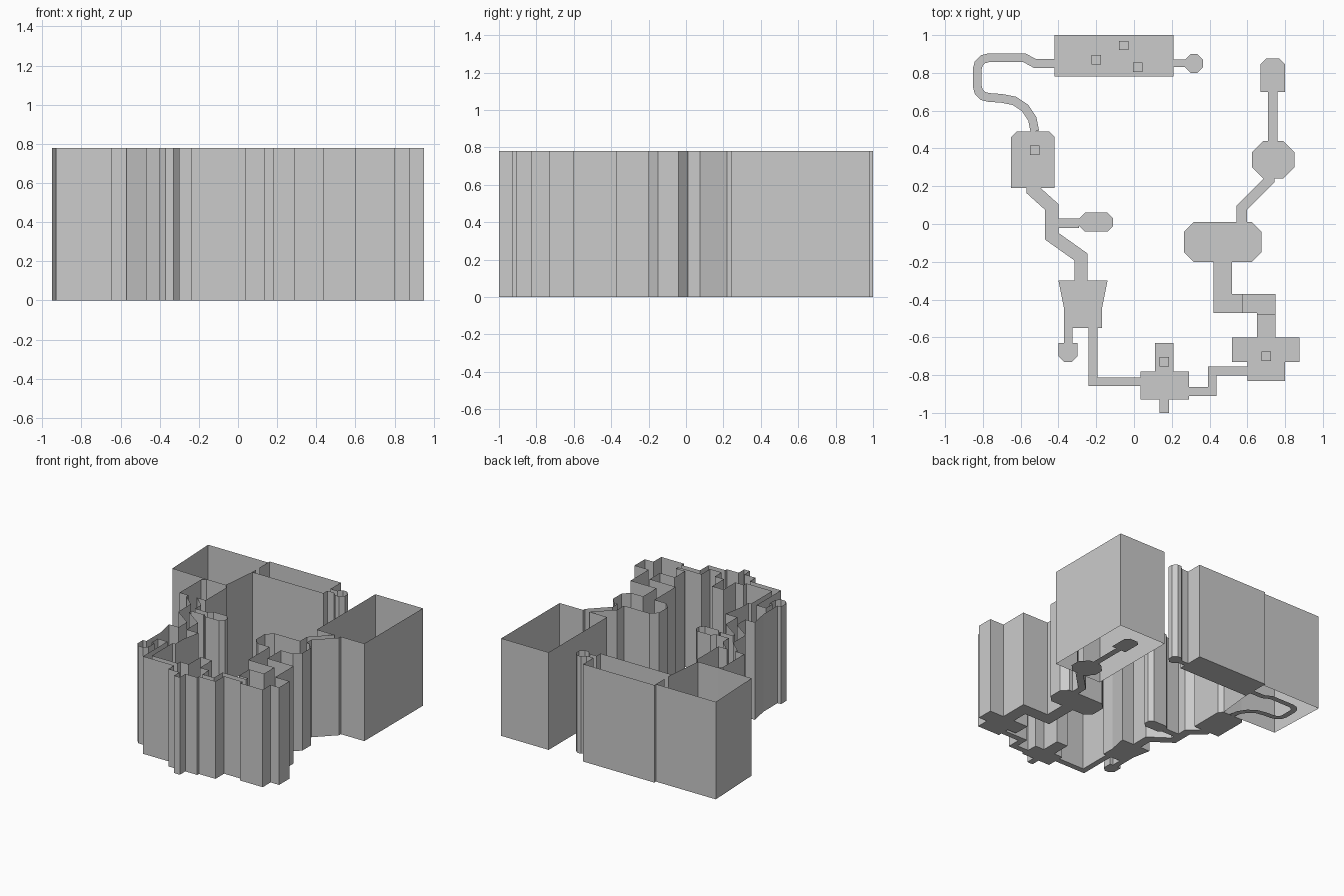
import bpy
from math import sin, cos, radians
from mathutils import Vector as V

if "Cube" in bpy.data.objects:
    bpy.data.objects.remove(bpy.data.objects["Cube"])

H = 0.78  # wall height
plans = {}  # outline of every floor


def make(name, verts, faces):
    mesh = bpy.data.meshes.new(name)
    mesh.from_pydata(verts, [], faces)
    ob = bpy.data.objects.new(name, mesh)
    bpy.context.collection.objects.link(ob)


def room(name, x0, x1, y0, y1, low=0, high=0):
    """Rectangular floor with its low-y and high-y corners cut off."""
    pts = []
    for x, y, sx, sy, c in ((x0, y0, 1, 1, low), (x1, y0, -1, 1, low),
                            (x1, y1, -1, -1, high), (x0, y1, 1, -1, high)):
        cut = [(x, y + sy * c), (x + sx * c, y)] if c else [(x, y)]
        pts += cut if sx * sy > 0 else cut[::-1]
    plans[name] = pts


def corridor(name, path, width):
    """Floor of constant width along a centre line, with mitred bends."""
    pts = [V(p) for p in path]
    left, right = [], []
    for i, p in enumerate(pts):
        d0 = (p - pts[i - 1] if i else pts[1] - p).normalized()
        d1 = (pts[i + 1] - p).normalized() if i + 1 < len(pts) else d0
        t = (d0 + d1).normalized()
        n = V((-t.y, t.x)) * (width / 2 / t.dot(d0))
        left.append(tuple(p + n))
        right.append(tuple(p - n))
    plans[name] = right + left[::-1]


def arc(cx, cy, r, start, end, steps):
    angles = [radians(start + (end - start) * i / steps) for i in range(steps + 1)]
    return [(cx + r * cos(a), cy + r * sin(a)) for a in angles]


def edges(poly):
    return [(V(a), V(b)) for a, b in zip(poly, poly[1:] + poly[:1])]


def open_spans(a, b, others):
    """Parts of edge a-b that do not touch a neighbouring floor."""
    length = (b - a).length
    d = (b - a) / length
    spans = [(0.0, length)]
    for p, q in others:
        if max(abs(d.cross(p - a)), abs(d.cross(q - a))) < 0.004:
            lo, hi = sorted((d.dot(p - a), d.dot(q - a)))
            parts = [part for s, e in spans for part in ((s, min(e, lo)), (max(s, hi), e))]
            spans = [(s, e) for s, e in parts if e - s > 0.002]
    return [(a + d * s, a + d * e) for s, e in spans]


def walls(name, segments):
    verts, faces = [], []
    for a, b in segments:
        k = len(verts)
        verts += [(p[0], p[1], z) for p, z in ((a, 0), (b, 0), (b, H), (a, H))]
        faces.append((k, k + 1, k + 2, k + 3))
    make(name, verts, faces)


def block(name, x0, x1, y0, y1, h):
    """Low block without a bottom, resting on a floor."""
    base = [(x0, y0), (x1, y0), (x1, y1), (x0, y1)]
    make(name, [(x, y, z) for z in (0, h) for x, y in base],
         [(4, 5, 6, 7)] + [(i, (i + 1) % 4, (i + 1) % 4 + 4, i + 4) for i in range(4)])


# north side
room("north_hall", -.42, .21, .78, 1)
room("hall_passage", .21, .27, .83, .87)
room("hall_alcove", .27, .365, .80, .90, .03, .03)

# west side
room("west_room", -.65, -.42, .19, .49, 0, .03)
corridor("west_passage", [(-.535, .19), (-.535, .18), (-.435, .09), (-.435, -.065),
                          (-.28, -.175), (-.28, -.3)], .07)
room("side_passage", -.40, -.29, -.02, .03)
room("side_alcove", -.29, -.11, -.04, .06, .03, .03)
half = [(.10, -.55), (.10, -.45), (.13, -.3)]
plans["tapered_room"] = [(-.27 + x, y) for x, y in half] + [(-.27 - x, y) for x, y in half[::-1]]
room("south_west_passage", -.37, -.325, -.63, -.55)
room("south_west_alcove", -.40, -.30, -.73, -.63, .03)

# south side
corridor("south_corridor", [(-.217, -.55), (-.217, -.835), (.035, -.835)], .046)
room("south_room", .035, .29, -.93, -.78)
room("south_entry", .135, .185, -1, -.93)
room("south_niche", .11, .21, -.78, -.63)
corridor("south_east_corridor", [(.29, -.887), (.415, -.887), (.415, -.778), (.60, -.778)], .046)

# east side
room("east_room", .60, .80, -.83, -.73)
room("east_room_wings", .52, .875, -.73, -.60)
room("stair_well", .65, .75, -.60, -.47)
corridor("stair_corridor", [(.75, -.42), (.47, -.42), (.47, -.2)], .10)
room("wide_room", .265, .675, -.20, .01, .05, .05)
corridor("east_passage", [(.57, .01), (.57, .085), (.715, .23), (.715, .24)], .055)

# floors crossing the two big shafts carry no walls of their own
corridor("winding_path", [(-.42, .85), (-.525, .85), (-.58, .88)]
         + arc(-.77, .82, .06, 90, 180, 3) + arc(-.77, .73, .06, 180, 270, 3)
         + arc(-.70, .49, .175, 90, 0, 4), .046)
room("round_platform", .625, .85, .24, .44, .06, .06)
room("bridge", .71, .76, .44, .70)
room("end_platform", .67, .80, .70, .875, 0, .03)
unwalled = ("winding_path", "round_platform", "bridge", "end_platform")

# build each floor, and walls wherever there is no doorway
for name, poly in plans.items():
    make(name + "_floor", [(x, y, 0) for x, y in poly], [tuple(range(len(poly)))])
    if name not in unwalled:
        others = [e for n, p in plans.items() if n != name for e in edges(p)]
        walls(name + "_walls", [s for a, b in edges(poly) for s in open_spans(a, b, others)])

# big bottomless shafts
for name, path in (
        ("north_west_shaft", [(-.62, .49), (-.93, .50), (-.95, .98), (-.42, .98)]),
        ("north_west_shaft_side", [(-.45, .49), (-.42, .78)]),
        ("north_east_shaft", [(.685, .24), (.53, .24), (.53, .98), (.95, .98), (.95, .24), (.745, .24)])):
    walls(name, zip(path, path[1:]))

# low square plinths
for x, y in [(-.2, .87), (-.055, .945), (.02, .83), (-.525, .39), (.70, -.70), (.16, -.73)]:
    block("plinth", x - .025, x + .025, y - .025, y + .025, .015)

# shallow stair treads
for i in range(6):
    y = -.56 + i * .014
    block("south_stair_tread", .65, .75, y, y + .014, .002 * (i + 1))
for i in range(4):
    x = .575 + i * .016
    block("west_stair_tread", x, x + .016, -.47, -.37, .002 * (4 - i))
